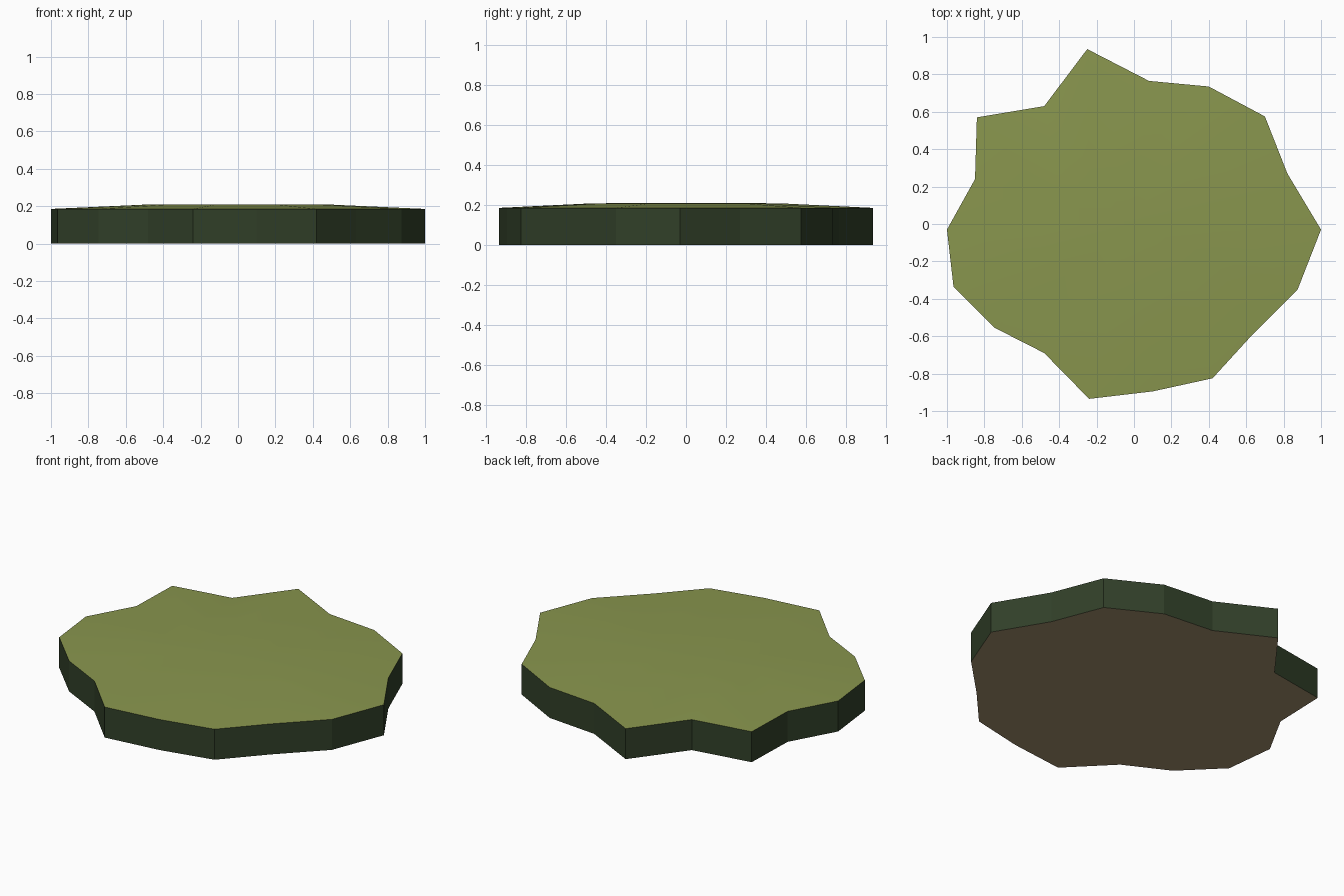
import bpy, bmesh

if "Cube" in bpy.data.objects:
    bpy.data.objects.remove(bpy.data.objects["Cube"])

# Irregular outline of the ground slab, anticlockwise seen from above
OUTLINE = [(1, -.03), (.82, .27), (.70, .575), (.40, .735), (.08, .765), (-.25, .935),
           (-.48, .63), (-.84, .57), (-.85, .24), (-1, -.03), (-.965, -.335), (-.745, -.555),
           (-.48, -.69), (-.24, -.935), (.10, -.895), (.42, -.825), (.63, -.595), (.875, -.35)]


def material(name, rgb):
    m = bpy.data.materials.new(name)
    m.diffuse_color = (*rgb, 1)
    m.use_nodes = True
    m.node_tree.nodes["Principled BSDF"].inputs["Base Color"].default_value = m.diffuse_color
    return m


bm = bmesh.new()


def ring(scale, z):
    return [bm.verts.new((x * scale, y * scale, z)) for x, y in OUTLINE]


def bridge(a, b, mat):
    for i in range(len(a)):
        j = (i + 1) % len(a)
        bm.faces.new((a[i], a[j], b[j], b[i])).material_index = mat


# Flat base, upright sides, gently domed top
base, rim, crown = ring(1, 0), ring(1, .185), ring(.5, .208)
bm.faces.new(base[::-1]).material_index = 2
bridge(base, rim, 1)
bridge(rim, crown, 0)
centre = bm.verts.new((0, 0, .21))
for i in range(len(crown)):
    bm.faces.new((crown[i], crown[(i + 1) % len(crown)], centre)).material_index = 0

# Soft shading on the domed top only; its rim and the sides stay sharp
for f in bm.faces:
    f.smooth = f.material_index == 0
for e in bm.edges:
    e.smooth = all(f.material_index == 0 for f in e.link_faces)

mesh = bpy.data.meshes.new("ground_slab")
bm.to_mesh(mesh)
bm.free()
for m in (material("moss green top", (.25, .305, .076)),
          material("dark green sides", (.031, .051, .022)),
          material("earth brown base", (.36, .275, .156))):
    mesh.materials.append(m)
bpy.context.collection.objects.link(bpy.data.objects.new("ground_slab", mesh))
